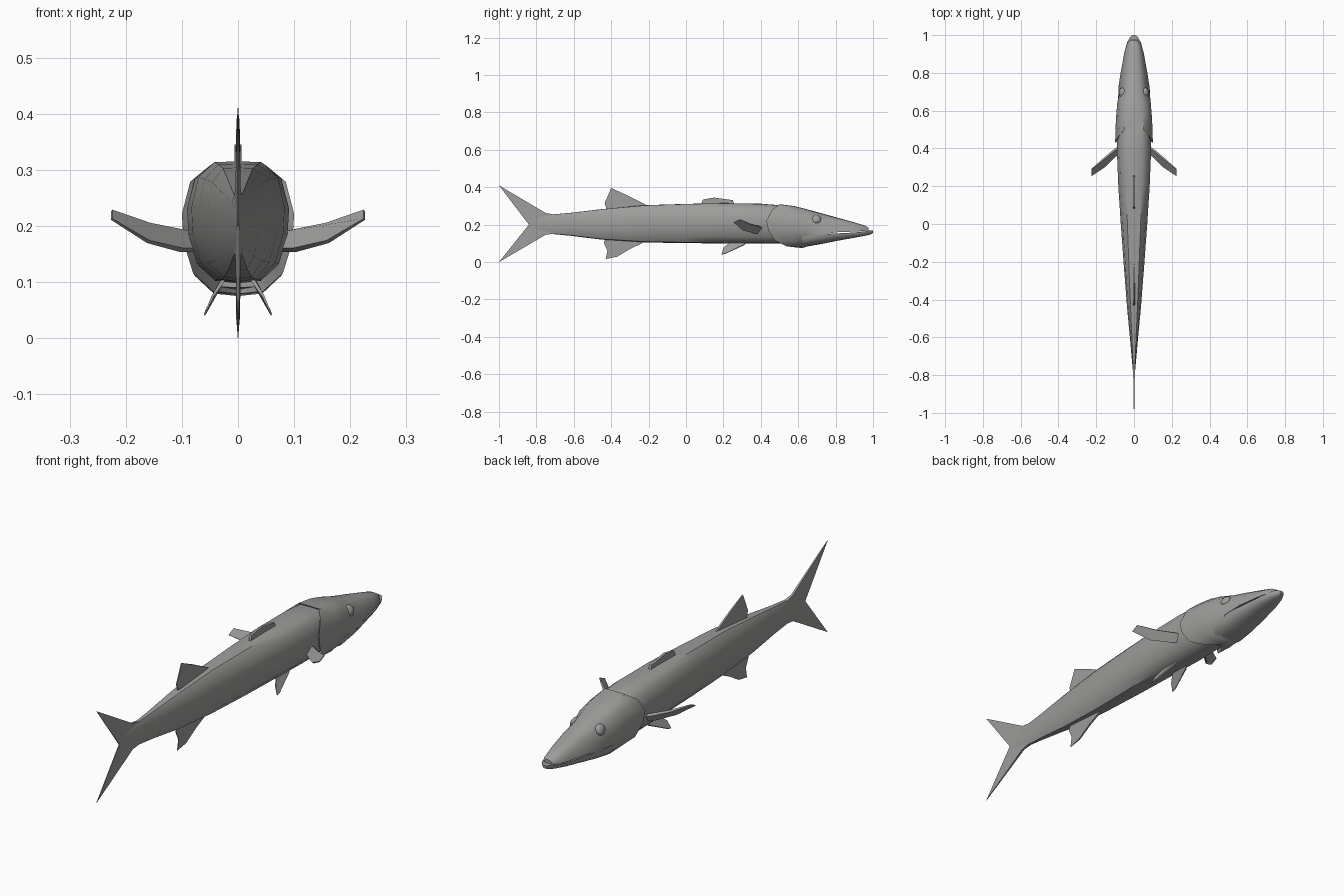
import bpy, bmesh, math
from mathutils import Vector, Matrix

grey = bpy.data.materials.new("fish grey")
grey.diffuse_color = (0.34, 0.34, 0.33, 1)


def finish(bm, name, angle=40):
    bmesh.ops.recalc_face_normals(bm, faces=bm.faces)
    me = bpy.data.meshes.new(name)
    bm.to_mesh(me)
    bm.free()
    me.materials.append(grey)
    me.shade_smooth()
    me.set_sharp_from_angle(angle=math.radians(angle))
    ob = bpy.data.objects.new(name, me)
    bpy.context.collection.objects.link(ob)
    return ob


# half cross-sections, from top centre to bottom centre: (width share, height share)
ROUND = [(0, 1), (.5, .995), (.85, .87), (1, .62), (.97, .4), (.8, .16), (.45, .02), (0, 0)]
SNOUT = [(0, 1), (.42, .97), (.70, .75), (.87, .45), (.97, .15), (1, 0), (.5, 0), (0, 0)]
JAW = [(0, 1), (.5, 1), (1, 1), (.98, .75), (.88, .45), (.7, .2), (.4, .03), (0, 0)]


def loft(name, sections):
    """sections: (y, half width, z bottom, z top, shape); y may be a list per profile point"""
    bm = bmesh.new()
    rings = []
    for y, w, zb, zt, shape in sections:
        ys = y if isinstance(y, list) else [y] * len(shape)
        half = [(u * w, yy, zb + t * (zt - zb)) for (u, t), yy in zip(shape, ys)]
        loop = half + [(-x, yy, z) for x, yy, z in half[-2:0:-1]]
        rings.append([bm.verts.new(c) for c in loop])
    n = len(rings[0])
    for a, b in zip(rings, rings[1:]):
        for i in range(n):
            j = (i + 1) % n
            bm.faces.new((a[i], a[j], b[j], b[i]))
    bm.faces.new(rings[0])
    bm.faces.new(rings[-1])
    return finish(bm, name)


def fin(name, pts, normal=(1, 0, 0)):
    """plate from outline points (x, y, z, half thickness)"""
    n = Vector(normal).normalized()
    bm = bmesh.new()
    a = [bm.verts.new(Vector(p[:3]) + n * p[3]) for p in pts]
    b = [bm.verts.new(Vector(p[:3]) - n * p[3]) for p in pts]
    bm.faces.new(a)
    bm.faces.new(b[::-1])
    for i in range(len(pts)):
        j = (i + 1) % len(pts)
        bm.faces.new((a[i], b[i], b[j], a[j]))
    return finish(bm, name, 30)


# long trunk
loft("body", [(y, w, b, t, ROUND) for y, w, b, t in [
    (-.80, .004, .165, .235), (-.70, .013, .148, .256), (-.62, .020, .141, .263),
    (-.45, .036, .120, .283), (-.22, .054, .105, .304), (0, .070, .101, .311),
    (.2, .083, .100, .315), (.4, .091, .098, .312), (.5, .088, .099, .304),
    (.6, .078, .11, .275)]])

# head with raised gill cover edge
edge = [.50, .50, .46, .43, .44, .475, .54, .59]
front = [.58, .58, .565, .55, .555, .57, .60, .62]
loft("head", [
    ([y + .012 for y in edge], .084, .10, .295, ROUND),
    (edge, .100, .079, .309, ROUND),
    (front, .096, .075, .299, ROUND),
    (.64, .089, .080, .284, ROUND),
    (.72, .083, .145, .262, SNOUT),
    (.80, .071, .159, .240, SNOUT),
    (.90, .052, .163, .212, SNOUT),
    (.955, .036, .166, .196, SNOUT),
    (.975, .018, .169, .184, SNOUT)])

# lower jaw, longer than the upper one
loft("lower_jaw", [(y, w, b, t, JAW) for y, w, b, t in [
    (.56, .066, .090, .135), (.64, .083, .082, .140), (.72, .081, .096, .148),
    (.80, .070, .112, .153), (.90, .053, .130, .158), (.96, .037, .141, .165),
    (.985, .024, .147, .170), (1.0, .009, .155, .168)]])

# fins on the centre line
fin("tail_fin", [(0, -.68, .25, .008), (0, -.75, .262, .005), (0, -1, .41, .001),
                 (0, -.84, .20, .002), (0, -1, 0, .001), (0, -.75, .146, .005),
                 (0, -.68, .155, .008)])
fin("rear_dorsal_fin", [(0, -.20, .295, .003), (0, -.22, .309, .004), (0, -.31, .355, .004),
                        (0, -.40, .396, .002), (0, -.435, .315, .002), (0, -.42, .27, .005)])
fin("anal_fin", [(0, -.22, .112, .004), (0, -.24, .098, .004), (0, -.30, .07, .004),
                 (0, -.37, .028, .003), (0, -.43, .016, .001), (0, -.42, .06, .002),
                 (0, -.44, .105, .002), (0, -.42, .14, .005)])
fin("front_dorsal_fin", [(0, .26, .305, .006), (0, .25, .331, .006), (0, .15, .345, .006),
                         (0, .09, .334, .005), (0, .08, .305, .005)])

# paired fins and eyes
for s, side in ((1, "right"), (-1, "left")):
    fin(side + "_pectoral_fin", [
        (s * .075, .41, .185, .006), (s * .10, .395, .190, .006), (s * .16, .345, .203, .005),
        (s * .225, .29, .228, .002), (s * .225, .255, .212, .002), (s * .16, .30, .172, .004),
        (s * .10, .36, .157, .006), (s * .075, .38, .157, .006)], (s * .5, .5, -.5))
    fin(side + "_pelvic_fin", [
        (s * .025, .33, .108, .004), (s * .034, .31, .092, .004), (s * .058, .21, .045, .002),
        (s * .060, .19, .041, .001), (s * .045, .20, .075, .002), (s * .022, .24, .110, .004)],
        (s * .8, 0, .5))
    bm = bmesh.new()
    bmesh.ops.create_uvsphere(bm, u_segments=16, v_segments=8, radius=1,
                              matrix=Matrix.Translation((s * .062, .695, .229)) @
                              Matrix.Rotation(-s * .45, 4, 'Y') @
                              Matrix.Diagonal((.016, .027, .025, 1)))
    finish(bm, side + "_eye")
